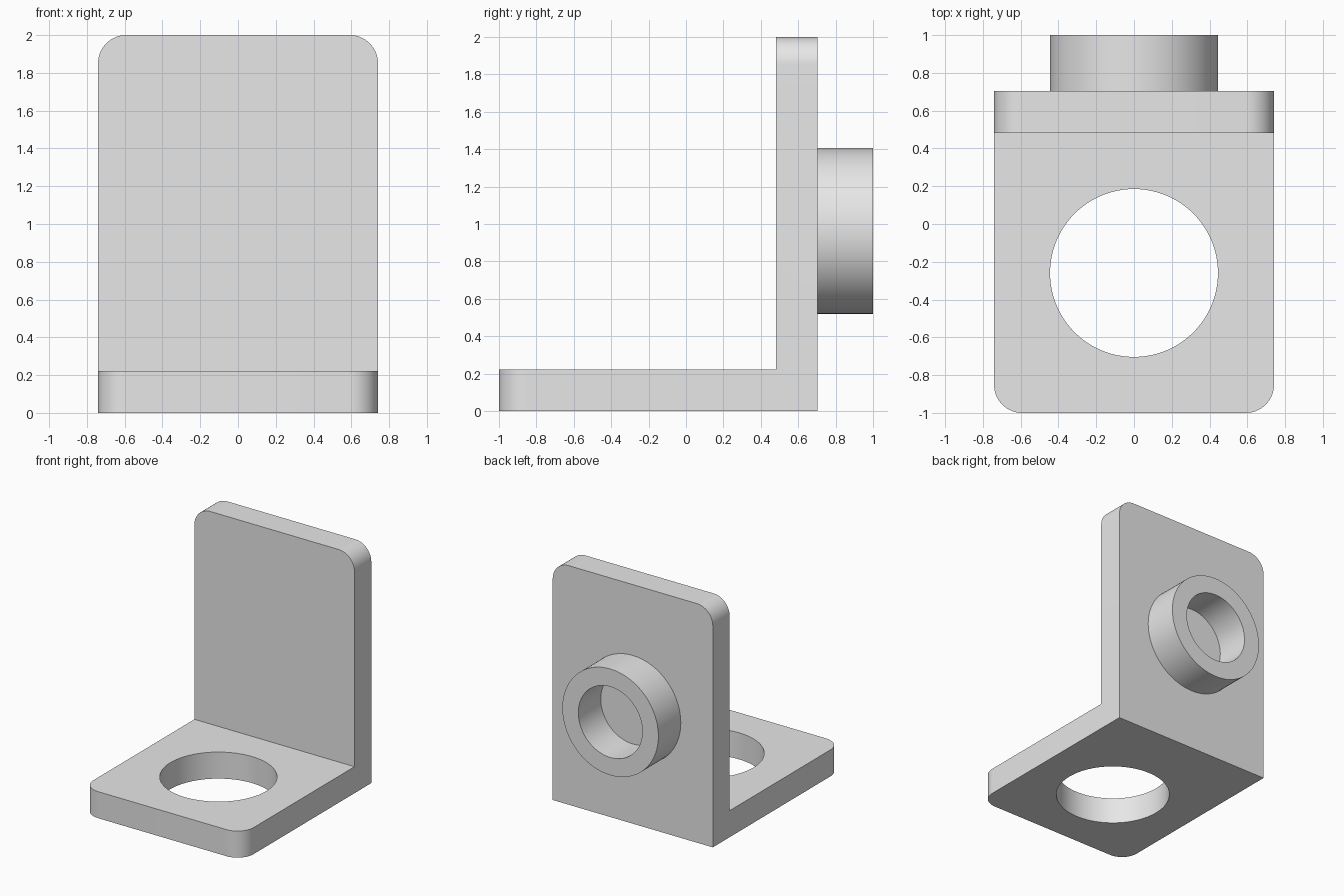
import bpy
import bmesh
from math import cos, sin, tau, radians

cube = bpy.data.objects.get("Cube")
if cube:
    bpy.data.objects.remove(cube, do_unlink=True)

U = 2 / 13.5               # drawing unit: overall height is 13.5 units
HALF_W, DEPTH, HEIGHT, THICK = 5 * U, 11.5 * U, 13.5 * U, 1.5 * U
FRONT, BACK = -1.0, -1.0 + DEPTH
SEGMENTS = 96

grey = bpy.data.materials.new("light grey")
grey.use_nodes = True
colour = (0.8, 0.8, 0.8, 1)
grey.diffuse_color = colour
grey.node_tree.nodes["Principled BSDF"].inputs["Base Color"].default_value = colour


def make_object(name, bm):
    bmesh.ops.recalc_face_normals(bm, faces=bm.faces)
    mesh = bpy.data.meshes.new(name)
    bm.to_mesh(mesh)
    bm.free()
    mesh.materials.append(grey)
    obj = bpy.data.objects.new(name, mesh)
    bpy.context.collection.objects.link(obj)
    return obj


def activate(obj):
    bpy.ops.object.select_all(action="DESELECT")
    obj.select_set(True)
    bpy.context.view_layer.objects.active = obj


def smooth(obj):
    activate(obj)
    bpy.ops.object.shade_smooth_by_angle(angle=radians(30))


# L-shaped bracket: side profile extruded across the width
bm = bmesh.new()
profile = [(FRONT, 0), (BACK, 0), (BACK, HEIGHT), (BACK - THICK, HEIGHT),
           (BACK - THICK, THICK), (FRONT, THICK)]
face = bm.faces.new([bm.verts.new((-HALF_W, y, z)) for y, z in profile])
extruded = bmesh.ops.extrude_face_region(bm, geom=[face])["geom"]
bmesh.ops.translate(bm, vec=(2 * HALF_W, 0, 0),
                    verts=[v for v in extruded if isinstance(v, bmesh.types.BMVert)])


# Round the free corners of both plates
def is_corner(edge):
    a, b = (v.co for v in edge.verts)
    if abs(a.x - b.x) > 0.01:
        return False
    at_front = max(a.y, b.y) < FRONT + 0.01
    at_top = min(a.z, b.z) > HEIGHT - 0.01
    return at_front or at_top


bmesh.ops.bevel(bm, geom=[e for e in bm.edges if is_corner(e)], offset=U,
                segments=16, profile=0.5, affect="EDGES")
bracket = make_object("bracket", bm)

# Round hole through the base plate
bm = bmesh.new()
bmesh.ops.create_cone(bm, cap_ends=True, segments=SEGMENTS,
                      radius1=3 * U, radius2=3 * U, depth=1)
bmesh.ops.translate(bm, verts=bm.verts, vec=(0, FRONT + 5 * U, 0))
cutter = make_object("hole_cutter", bm)
cutter.hide_render = True
cut = bracket.modifiers.new("base hole", "BOOLEAN")
cut.object = cutter
cut.solver = "EXACT"
activate(bracket)
bpy.ops.object.modifier_apply(modifier=cut.name)
bpy.data.objects.remove(cutter, do_unlink=True)
smooth(bracket)

# Hollow collar on the rear face, its bore ending at the plate
bm = bmesh.new()
section = [(3 * U, BACK), (3 * U, 1.0), (2 * U, 1.0), (2 * U, BACK)]
rings = []
for radius, y in section:
    rings.append([bm.verts.new((radius * cos(tau * i / SEGMENTS), y,
                                6.5 * U + radius * sin(tau * i / SEGMENTS)))
                  for i in range(SEGMENTS)])
for k, ring in enumerate(rings):
    following = rings[(k + 1) % len(rings)]
    for i in range(SEGMENTS):
        j = (i + 1) % SEGMENTS
        bm.faces.new((ring[i], ring[j], following[j], following[i]))
smooth(make_object("rear_collar", bm))
